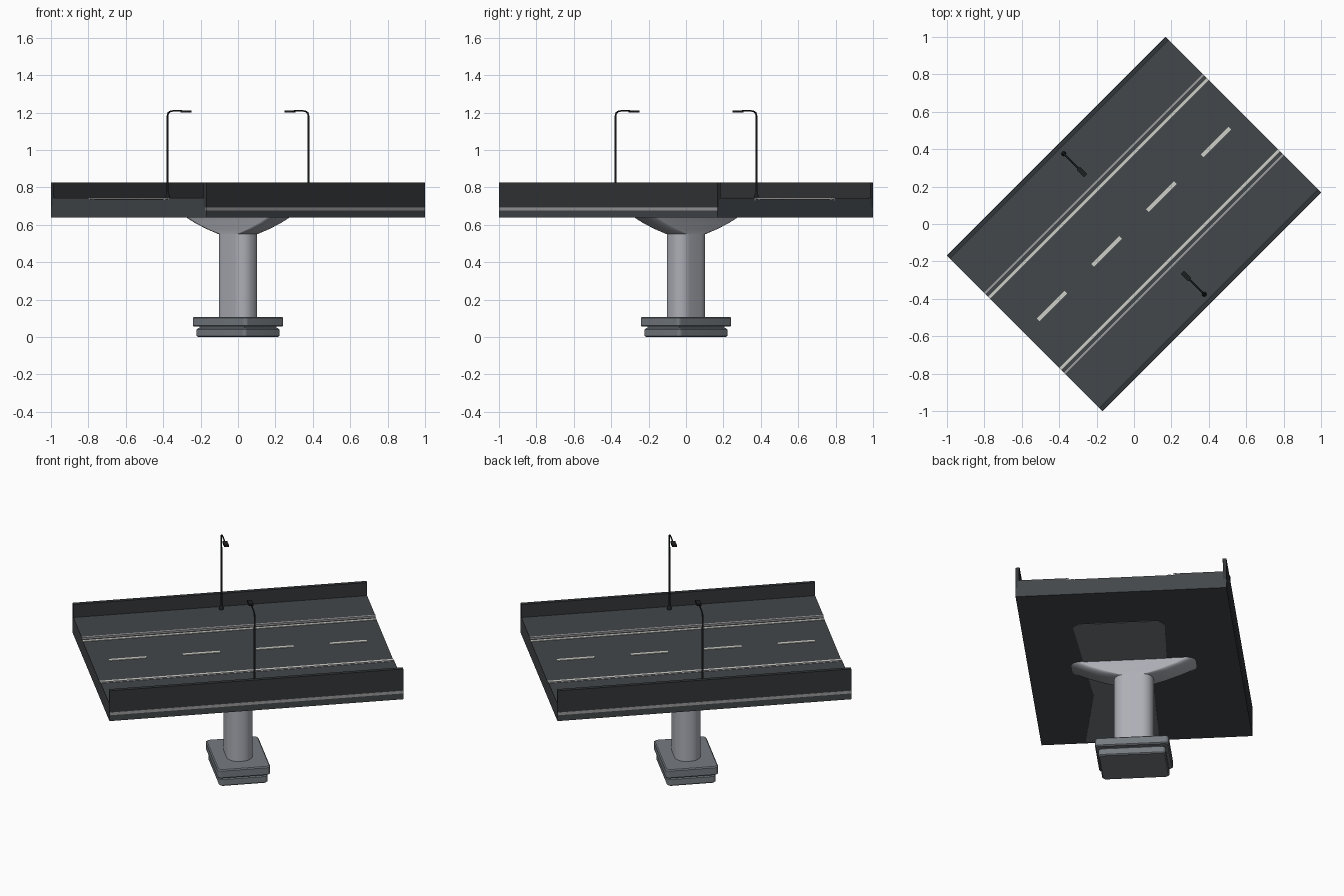
import bpy, bmesh, math
from mathutils import Matrix, Vector

if "Cube" in bpy.data.objects:
    bpy.data.objects.remove(bpy.data.objects["Cube"])

# Local frame: x runs along the road, y across it; everything is turned 45 degrees.
TURN = Matrix.Rotation(math.radians(45), 4, 'Z')


def mat(name, r, g, b):
    m = bpy.data.materials.new(name)
    m.diffuse_color = (r, g, b, 1)
    m.use_nodes = True
    m.node_tree.nodes["Principled BSDF"].inputs["Base Color"].default_value = m.diffuse_color
    return m


ASPHALT = mat("asphalt slate", 0.055, 0.063, 0.068)
WALL = mat("barrier dark grey", 0.032, 0.037, 0.040)
WHITE = mat("road paint white", 0.62, 0.62, 0.58)
KERB = mat("kerb grey", 0.33, 0.33, 0.34)
CONCRETE = mat("pier concrete", 0.42, 0.43, 0.47)
FOOTING = mat("footing grey", 0.18, 0.20, 0.22)
LAMP = mat("lamp black", 0.012, 0.014, 0.015)


def finish(name, bm, material, smooth=False):
    bmesh.ops.recalc_face_normals(bm, faces=bm.faces)
    bm.transform(TURN)
    me = bpy.data.meshes.new(name)
    bm.to_mesh(me)
    bm.free()
    ob = bpy.data.objects.new(name, me)
    bpy.context.collection.objects.link(ob)
    me.materials.append(material)
    if smooth:
        bpy.ops.object.select_all(action='DESELECT')
        ob.select_set(True)
        bpy.context.view_layer.objects.active = ob
        bpy.ops.object.shade_smooth_by_angle(angle=math.radians(35))
    return ob


def box(name, x0, x1, y0, y1, z0, z1, material):
    bm = bmesh.new()
    bmesh.ops.create_cube(bm, size=1)
    bmesh.ops.scale(bm, vec=(x1 - x0, abs(y1 - y0), z1 - z0), verts=bm.verts)
    bmesh.ops.translate(bm, vec=((x0 + x1) / 2, (y0 + y1) / 2, (z0 + z1) / 2), verts=bm.verts)
    return finish(name, bm, material)


def rounded_ring(hx, hy, r, z, n=8):
    pts = []
    for k, (sx, sy) in enumerate([(1, 1), (-1, 1), (-1, -1), (1, -1)]):
        for i in range(n + 1):
            a = math.pi / 2 * (k + i / n)
            pts.append(Vector((sx * (hx - r) + r * math.cos(a), sy * (hy - r) + r * math.sin(a), z)))
    return pts


def loft(name, rings, material, smooth=True):
    bm = bmesh.new()
    loops = [[bm.verts.new(p) for p in ring] for ring in rings]
    n = len(loops[0])
    for a, b in zip(loops, loops[1:]):
        for i in range(n):
            bm.faces.new((a[i], a[(i + 1) % n], b[(i + 1) % n], b[i]))
    bm.faces.new(loops[0])
    bm.faces.new(loops[-1])
    return finish(name, bm, material, smooth)


def slab(name, hx, hy, z0, z1):
    c = 0.006
    loft(name, [rounded_ring(hx - c, hy - c, 0.018, z0), rounded_ring(hx, hy, 0.02, z0 + c),
                rounded_ring(hx, hy, 0.02, z1 - c), rounded_ring(hx - c, hy - c, 0.018, z1)], FOOTING)


def tube(name, path, radii, material, n=12):
    rings = []
    for i, p in enumerate(path):
        d = (Vector(path[min(i + 1, len(path) - 1)]) - Vector(path[max(i - 1, 0)])).normalized()
        side = Vector((1, 0, 0))
        up = d.cross(side)
        rings.append([Vector(p) + radii[i] * (math.cos(t) * side + math.sin(t) * up)
                      for t in (2 * math.pi * k / n for k in range(n))])
    return loft(name, rings, material)


# Footing, column and flared cap
slab("lower_footing", 0.137, 0.187, 0.0, 0.047)
box("footing_core", -0.12, 0.12, -0.17, 0.17, 0.04, 0.06, FOOTING)
slab("upper_footing", 0.148, 0.205, 0.055, 0.108)
loft("pier_column", [rounded_ring(0.072, 0.11, 0.065, z) for z in (0.10, 0.555)], CONCRETE)
loft("pier_cap", [rounded_ring(0.072, 0.11, 0.06, 0.55), rounded_ring(0.073, 0.20, 0.055, 0.578),
                  rounded_ring(0.075, 0.28, 0.05, 0.61), rounded_ring(0.077, 0.35, 0.05, 0.642)], CONCRETE)

# Road deck
L, W = 0.827, 0.587
box("road_deck", -L, L, -W + 0.01, W - 0.01, 0.64, 0.735, ASPHALT)

# Pale patch on the underside
bm = bmesh.new()
patch = [(0.46, -0.30), (0.49, -0.27), (0.49, 0.18), (0.45, 0.21), (0.10, 0.19),
         (-0.20, 0.09), (-0.81, 0.07), (-0.81, -0.34), (-0.30, -0.25)]
f = bm.faces.new([bm.verts.new((x, y, 0.638)) for x, y in patch])
ext = bmesh.ops.extrude_face_region(bm, geom=[f])
bmesh.ops.translate(bm, vec=(0, 0, 0.003), verts=[v for v in ext["geom"] if isinstance(v, bmesh.types.BMVert)])
finish("underside_patch", bm, FOOTING)

for s, tag in ((1, "left"), (-1, "right")):
    # Raised shoulder, kerb strip and edge line
    box(tag + "_shoulder", -L, L, s * 0.30, s * 0.57, 0.73, 0.744, ASPHALT)
    box(tag + "_kerb", -L, L, s * 0.293, s * 0.308, 0.73, 0.746, KERB)
    box(tag + "_edge_line", -L, L, s * 0.262, s * 0.277, 0.733, 0.738, WHITE)
    # Side barrier with lower fascia, stripe and top rail
    box(tag + "_fascia", -L, L, s * 0.567, s * W, 0.64, 0.695, ASPHALT)
    box(tag + "_barrier", -L, L, s * 0.567, s * W, 0.695, 0.815, WALL)
    box(tag + "_top_rail", -L, L, s * 0.564, s * W, 0.815, 0.825, WALL)
    box(tag + "_side_stripe", -L, L, s * 0.583, s * (W + 0.001), 0.676, 0.693, KERB)
    # Street lamp: base, pole with curved arm, head
    y = s * 0.532
    tube(tag + "_lamp_base", [(0, y, 0.74), (0, y, 0.757), (0, y, 0.768)], [0.013, 0.012, 0.006], LAMP)
    tube(tag + "_lamp_pole", [(0, y, 0.74), (0, y, 1.185), (0, s * 0.527, 1.198), (0, s * 0.513, 1.206),
                              (0, s * 0.49, 1.209), (0, s * 0.41, 1.208)],
         [0.006, 0.005, 0.005, 0.004, 0.004, 0.004], LAMP)
    box(tag + "_lamp_head", -0.013, 0.013, s * 0.365, s * 0.42, 1.201, 1.212, LAMP)

# Centre dashes
for i, x in enumerate((-0.62, -0.207, 0.207, 0.62)):
    box("centre_dash_%d" % (i + 1), x - 0.105, x + 0.105, -0.010, 0.010, 0.733, 0.738, WHITE)
